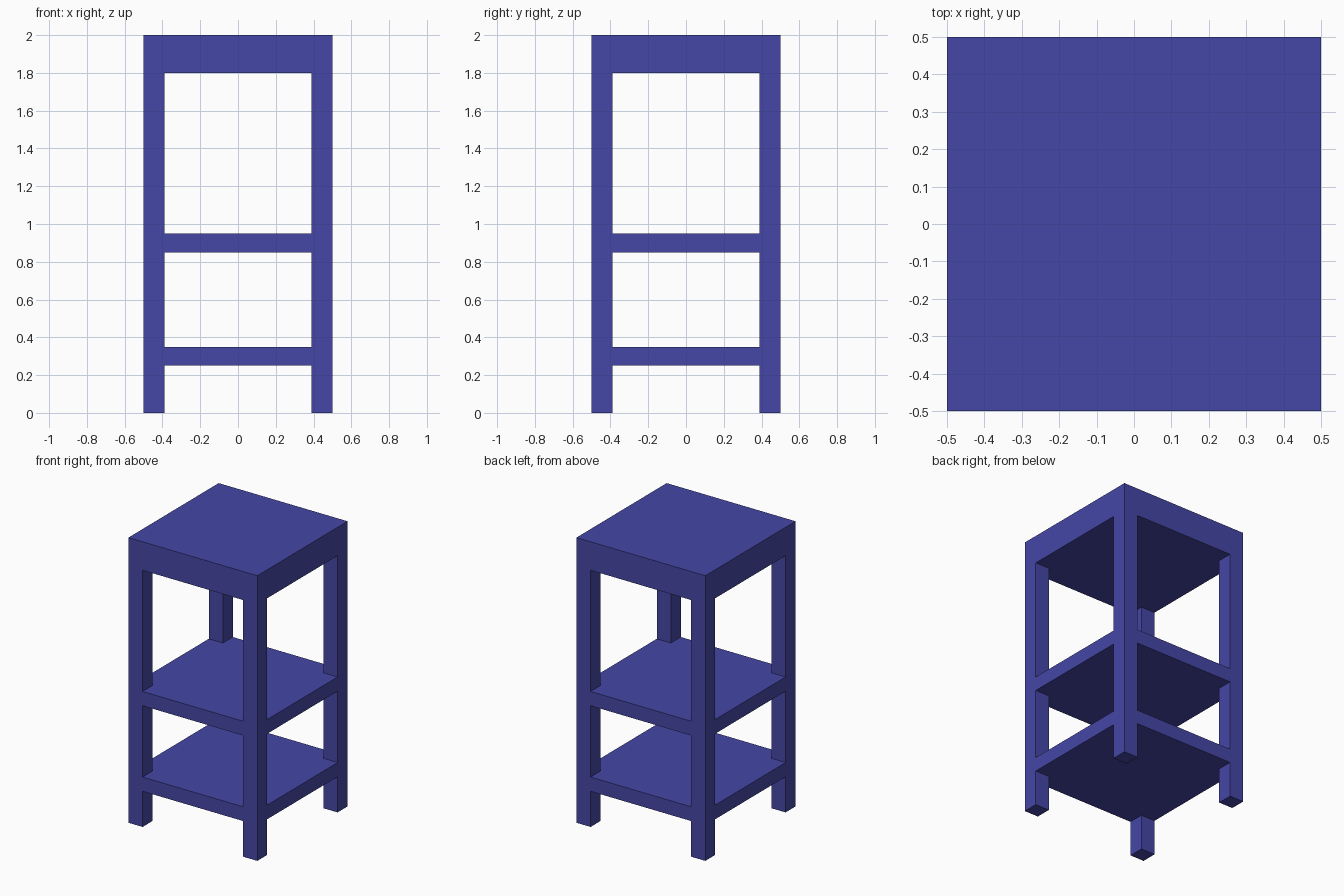
import bpy, bmesh

if "Cube" in bpy.data.objects:
    bpy.data.objects.remove(bpy.data.objects["Cube"])

HALF = 0.5      # half width of the stand
INNER = 0.39    # inner face of the legs

blue = bpy.data.materials.new("blue_paint")
blue.diffuse_color = (0.06, 0.062, 0.38, 1)
blue.use_nodes = True
blue.node_tree.nodes["Principled BSDF"].inputs["Base Color"].default_value = blue.diffuse_color


def prism(name, outline, z0, z1):
    """Extrude a flat outline from z0 up to z1."""
    bm = bmesh.new()
    face = bm.faces.new([bm.verts.new((x, y, z0)) for x, y in outline])
    ext = bmesh.ops.extrude_face_region(bm, geom=[face], use_keep_orig=True)
    verts = [g for g in ext["geom"] if isinstance(g, bmesh.types.BMVert)]
    bmesh.ops.translate(bm, verts=verts, vec=(0, 0, z1 - z0))
    bmesh.ops.recalc_face_normals(bm, faces=bm.faces)
    mesh = bpy.data.meshes.new(name)
    bm.to_mesh(mesh)
    bm.free()
    mesh.materials.append(blue)
    obj = bpy.data.objects.new(name, mesh)
    bpy.context.collection.objects.link(obj)
    return obj


def rect(x0, x1, y0, y1):
    return [(x0, y0), (x1, y0), (x1, y1), (x0, y1)]


# Thick top slab
prism("top", rect(-HALF, HALF, -HALF, HALF), 1.8, 2.0)

# Four square corner legs
for side, sx in (("left", -1), ("right", 1)):
    for end, sy in (("front", -1), ("back", 1)):
        xs = sorted((sx * INNER, sx * HALF))
        ys = sorted((sy * INNER, sy * HALF))
        prism(f"{end}_{side}_leg", rect(*xs, *ys), 0, 1.8)

# Shelves flush with the leg faces, corners notched around the legs
notched = []
for sx, sy in ((1, 1), (-1, 1), (-1, -1), (1, -1)):
    corner = [(sx * HALF, sy * INNER), (sx * INNER, sy * INNER),
              (sx * INNER, sy * HALF)]
    notched += corner if sx * sy > 0 else corner[::-1]

prism("lower_shelf", notched, 0.25, 0.35)
prism("middle_shelf", notched, 0.85, 0.95)
